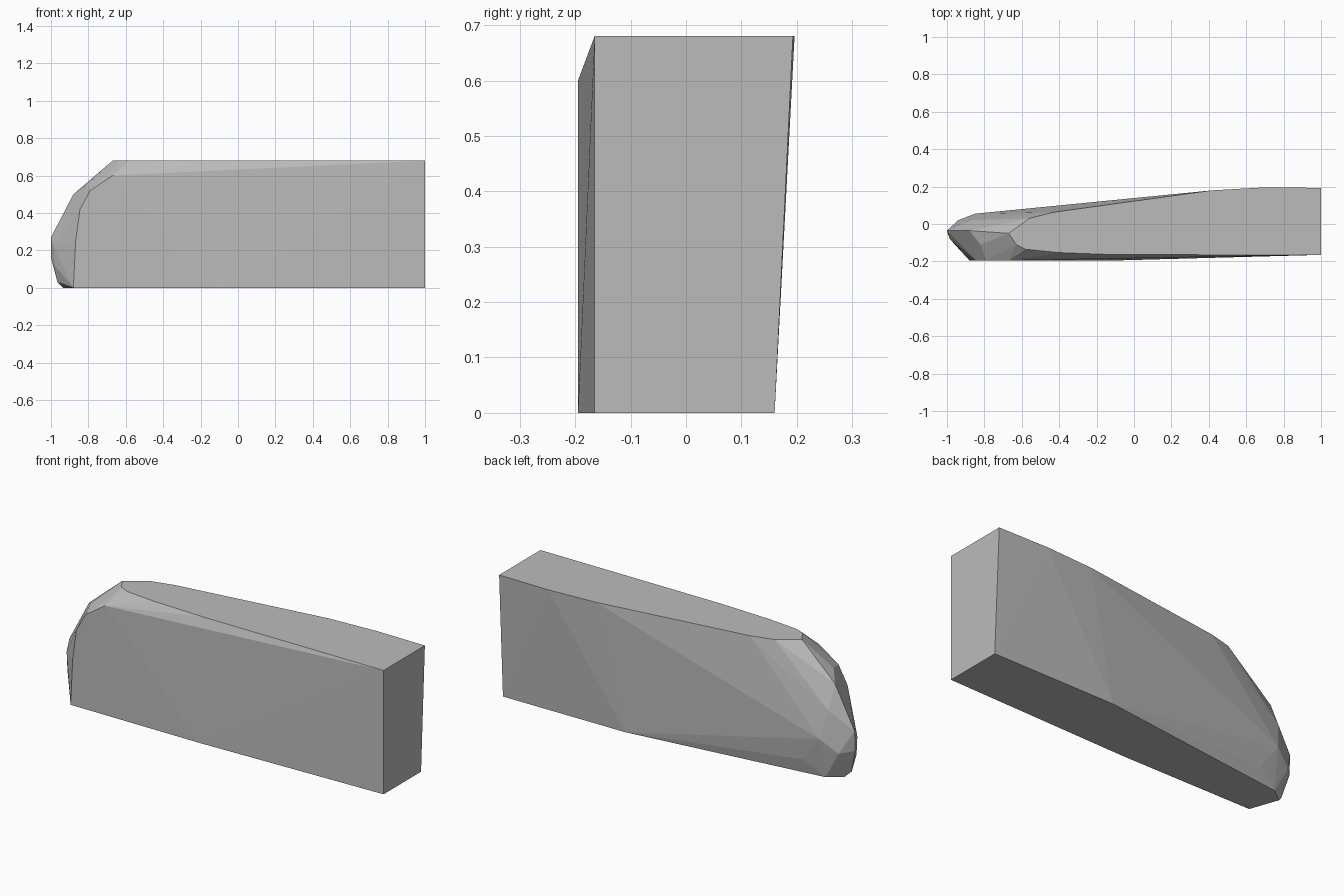
import bpy
import bmesh

cube = bpy.data.objects.get("Cube")
if cube:
    bpy.data.objects.remove(cube, do_unlink=True)

grey = bpy.data.materials.new("plain_grey")
grey.use_nodes = True
colour = (0.5, 0.5, 0.5, 1)
grey.diffuse_color = colour
grey.node_tree.nodes["Principled BSDF"].inputs["Base Color"].default_value = colour

HEIGHT = 0.68


def at_height(outline, z):
    return [(x, y, z) for x, y in outline]


# Flat bottom outline
bottom = at_height([(1, 0.16), (0.26, 0.155), (-0.86, 0.017), (-0.935, -0.04),
                    (-0.88, -0.195), (-0.1, -0.195), (1, -0.165)], 0)

# Flat top outline, with a rounded nose end
top = at_height([(1, 0.193), (0.7, 0.196), (0.42, 0.18), (-0.43, 0.063),
                 (-0.56, 0.03), (-0.67, -0.05), (-0.63, -0.11), (-0.58, -0.135),
                 (-0.4, -0.153), (-0.1, -0.164), (1, -0.165)], HEIGHT)

# Curved edge of the front face
front_edge = [(x, -0.195, z) for x, z in
              [(-0.67, 0.6), (-0.79, 0.52), (-0.845, 0.42), (-0.868, 0.25)]]

# Faceted nose
nose = [(-0.965, -0.06, 0.03), (-1, -0.04, 0.16), (-1, -0.035, 0.27),
        (-0.985, -0.08, 0.22), (-0.98, -0.08, 0.12), (-0.94, 0.02, 0.15),
        (-0.85, 0.055, 0.22), (-0.75, 0.05, 0.08), (-0.88, 0.02, 0.37),
        (-0.88, -0.035, 0.5), (-0.82, -0.11, 0.54)]

# Wrap the outlines in one convex, flat-faced skin
bm = bmesh.new()
for point in bottom + top + front_edge + nose:
    bm.verts.new(point)
hull = bmesh.ops.convex_hull(bm, input=bm.verts)
loose = {g for g in hull["geom_interior"] + hull["geom_unused"]
         if isinstance(g, bmesh.types.BMVert)}
bmesh.ops.delete(bm, geom=list(loose), context="VERTS")
bmesh.ops.dissolve_limit(bm, angle_limit=0.005, verts=bm.verts, edges=bm.edges)
bmesh.ops.recalc_face_normals(bm, faces=bm.faces)

mesh = bpy.data.meshes.new("tapered_block")
bm.to_mesh(mesh)
bm.free()
mesh.materials.append(grey)
block = bpy.data.objects.new("tapered_block", mesh)
bpy.context.collection.objects.link(block)
